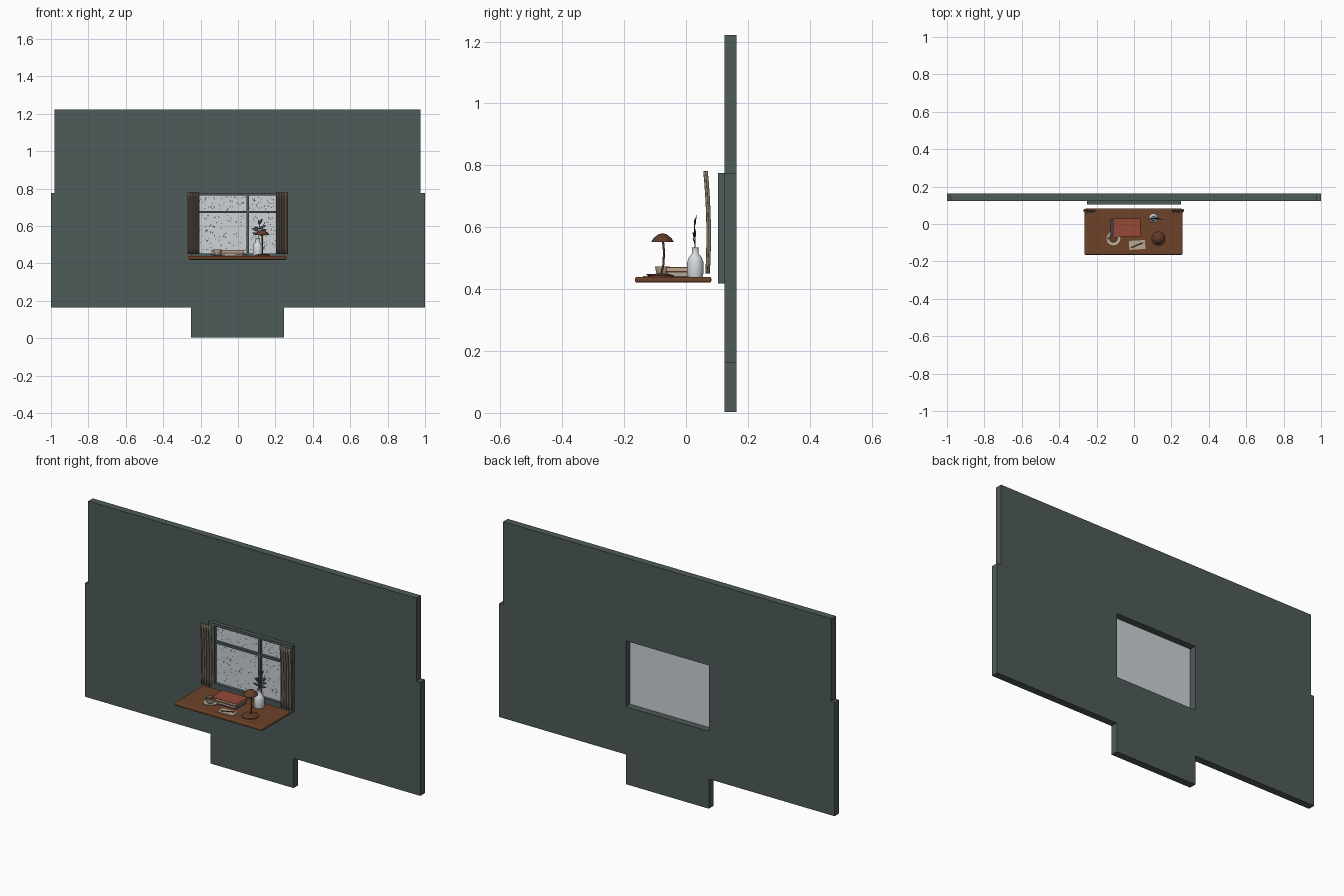
import bpy, bmesh, math, random
from mathutils import Vector

if "Cube" in bpy.data.objects:
    bpy.data.objects.remove(bpy.data.objects["Cube"])

random.seed(4)


def material(name, rgb):
    m = bpy.data.materials.new(name)
    lin = [((c / 255 + 0.055) / 1.055) ** 2.4 for c in rgb]
    m.diffuse_color = (*lin, 1)
    m.use_nodes = True
    m.node_tree.nodes["Principled BSDF"].inputs["Base Color"].default_value = m.diffuse_color
    return m


SLATE = material("slate_paint", (78, 91, 89))
WOOD = material("brown_wood", (108, 66, 42))
GLASS = material("pale_glass", (205, 210, 213))
DROP = material("rain_grey", (150, 157, 162))
CLOTH = material("taupe_cloth", (136, 123, 108))
RED = material("red_cover", (150, 72, 54))
CREAM = material("cream_paper", (182, 168, 146))
WHITE = material("vase_white", (214, 218, 222))
LEAF = material("dark_leaf", (62, 70, 78))
BRONZE = material("bronze", (98, 60, 42))


def finish(name, bm, mat, smooth=False):
    bmesh.ops.recalc_face_normals(bm, faces=bm.faces)
    me = bpy.data.meshes.new(name)
    bm.to_mesh(me)
    bm.free()
    ob = bpy.data.objects.new(name, me)
    bpy.context.collection.objects.link(ob)
    me.materials.append(mat)
    if smooth:
        bpy.ops.object.select_all(action='DESELECT')
        ob.select_set(True)
        bpy.context.view_layer.objects.active = ob
        bpy.ops.object.shade_smooth_by_angle(angle=math.radians(40))
    return ob


def box(name, x, y, z, mat, bevel=0, turn=0):
    """Box from (min, max) ranges, optionally bevelled and turned about z."""
    bm = bmesh.new()
    bmesh.ops.create_cube(bm, size=1)
    for v in bm.verts:
        v.co = [(r[1] - r[0]) * c for r, c in zip((x, y, z), v.co)]
    ob = finish(name, bm, mat)
    ob.location = [sum(r) / 2 for r in (x, y, z)]
    ob.rotation_euler.z = turn
    if bevel:
        b = ob.modifiers.new("Bevel", 'BEVEL')
        b.width, b.segments = bevel, 3
    return ob


def lathe(name, profile, at, mat, n=24):
    """Revolve (radius, height) points about a vertical axis."""
    bm = bmesh.new()
    vs = [bm.verts.new((r, 0, z)) for r, z in profile]
    es = [bm.edges.new(p) for p in zip(vs, vs[1:])]
    bmesh.ops.spin(bm, geom=vs + es, axis=(0, 0, 1), cent=(0, 0, 0),
                   steps=n, angle=math.tau)
    bmesh.ops.remove_doubles(bm, verts=bm.verts, dist=1e-5)
    ob = finish(name, bm, mat, True)
    ob.location = at
    return ob


def tube(name, points, radius, mat):
    cu = bpy.data.curves.new(name, 'CURVE')
    cu.dimensions, cu.bevel_depth, cu.bevel_resolution = '3D', radius, 2
    cu.use_fill_caps = True
    sp = cu.splines.new('POLY')
    sp.points.add(len(points) - 1)
    for p, co in zip(sp.points, points):
        p.co = (*co, 1)
    cu.materials.append(mat)
    ob = bpy.data.objects.new(name, cu)
    bpy.context.collection.objects.link(ob)
    return ob


# Wall panels around the window opening
WY = (0.124, 0.163)
box("wall_top", (-0.98, 0.976), WY, (0.775, 1.222), SLATE)
box("wall_left", (-1, -0.25), WY, (0.163, 0.775), SLATE)
box("wall_right", (0.245, 1), WY, (0.163, 0.775), SLATE)
box("wall_bottom", (-0.25, 0.245), WY, (0.003, 0.42), SLATE)

# Window: frame, bars and pane
FY = (0.103, 0.125)
box("frame_left", (-0.25, -0.212), FY, (0.418, 0.776), SLATE)
box("frame_right", (0.212, 0.25), FY, (0.418, 0.776), SLATE)
box("frame_top", (-0.212, 0.212), FY, (0.762, 0.776), SLATE)
box("frame_bottom", (-0.212, 0.212), FY, (0.418, 0.452), SLATE)
box("window_crossbar", (-0.212, 0.212), (0.107, 0.121), (0.668, 0.68), SLATE)
box("window_mullion", (0.046, 0.06), (0.106, 0.121), (0.452, 0.762), SLATE)
box("window_pane", (-0.249, 0.246), (0.12, 0.1255), (0.42, 0.775), GLASS)

# Rain drops on the pane
bm = bmesh.new()
for i in range(260):
    r = random.uniform(0.0012, 0.003)
    cx, cz = random.uniform(-0.207, 0.207), random.uniform(0.456, 0.758)
    stretch = random.uniform(1, 1.6)
    ring = [bm.verts.new((cx + r * math.cos(a * math.tau / 6), 0.1198,
                          cz + r * stretch * math.sin(a * math.tau / 6))) for a in range(6)]
    tip = bm.verts.new((cx, 0.1185, cz))
    for a in range(6):
        bm.faces.new((ring[a], ring[(a + 1) % 6], tip))
finish("rain_drops", bm, DROP)

# Pleated curtains, slightly bowed
for side, x0 in (("left", -0.27), ("right", 0.204)):
    bm = bmesh.new()
    rows = []
    for j in range(11):
        t = j / 10
        mid = 0.063 + 0.0325 * t - 0.026 * t * t
        rows.append([bm.verts.new((x0 + 0.063 * i / 40,
                                   mid + 0.0065 * math.sin(i / 40 * math.tau * 4.5),
                                   0.781 - 0.331 * t)) for i in range(41)])
    for a, b in zip(rows, rows[1:]):
        for i in range(40):
            bm.faces.new((a[i], a[i + 1], b[i + 1], b[i]))
    ob = finish("curtain_" + side, bm, CLOTH, True)
    s = ob.modifiers.new("Thickness", 'SOLIDIFY')
    s.thickness, s.offset = 0.002, 0

# Desk top
box("desk_top", (-0.265, 0.26), (-0.165, 0.082), (0.421, 0.44), WOOD, 0.007)
D = 0.44

# Stacked books: covers around pages
def book(name, x, y, z, cover, turn=0):
    box(name + "_bottom_cover", x, y, (z, z + 0.003), cover, 0, turn)
    box(name + "_top_cover", x, y, (z + 0.013, z + 0.016), cover, 0, turn)
    box(name + "_pages", (x[0] + 0.003, x[1] - 0.003), (y[0] + 0.003, y[1] - 0.003),
        (z + 0.003, z + 0.013), CREAM, 0, turn)
    box(name + "_spine", (x[0], x[0] + 0.003) if not turn else (x[0] + 0.002, x[0] + 0.005),
        y, (z, z + 0.016), cover, 0, turn)

book("lower_book", (-0.125, 0.03), (-0.062, 0.028), D, LEAF)
book("upper_book", (-0.112, 0.036), (-0.066, 0.03), D + 0.016, RED)

# Cup on a saucer
CUP = (-0.11, -0.077, D)
lathe("saucer", [(0, 0.002), (0.016, 0), (0.037, 0.006), (0.037, 0.008),
                 (0.016, 0.003), (0, 0.003)], CUP, CREAM)
lathe("cup", [(0, 0.004), (0.014, 0.004), (0.02, 0.015), (0.023, 0.033),
              (0.021, 0.033), (0.018, 0.016), (0, 0.008)], CUP, CREAM)
lathe("tea", [(0, 0.026), (0.0205, 0.026)], CUP, BRONZE)
tube("cup_handle", [(-0.131 - 0.01 * math.sin(k * math.pi / 8), -0.077,
                     D + 0.02 + 0.009 * math.cos(k * math.pi / 8)) for k in range(9)],
     0.002, CREAM)

# Note card and pen
box("note_card", (-0.026, 0.06), (-0.136, -0.088), (D, D + 0.003), CREAM, 0, 0.06)
tube("pen", [(-0.014, -0.126, D + 0.006), (0.048, -0.1, D + 0.006)], 0.0025, LEAF)

# Desk lamp: base, bent stem, tapered shade
LX, LY = 0.13, -0.076
lathe("lamp_base", [(0, 0), (0.042, 0), (0.042, 0.004), (0.03, 0.008), (0.008, 0.011),
                    (0, 0.011)], (LX, LY - 0.005, D), BRONZE)
tube("lamp_stem", [(LX, LY - 0.004, D + 0.008), (LX + 0.002, LY + 0.003, D + 0.04),
                   (LX, LY + 0.005, D + 0.08), (LX, LY, D + 0.135)], 0.0035, BRONZE)
lathe("lamp_shade", [(0.036, 0.113), (0.029, 0.125), (0.012, 0.138), (0, 0.14),
                     (0, 0.138), (0.011, 0.136), (0.028, 0.123), (0.035, 0.112),
                     (0.036, 0.113)], (LX, LY, D), BRONZE)

# Vase
VX, VY = 0.105, 0.03
lathe("vase", [(0, 0), (0.024, 0), (0.026, 0.01), (0.026, 0.048), (0.021, 0.062),
               (0.011, 0.074), (0.01, 0.09), (0.012, 0.095), (0.009, 0.095),
               (0.008, 0.075), (0, 0.07)], (VX, VY, D), WHITE)

# Sprig with pointed leaves: (stem height, side reach, rise)
tube("sprig_stem", [(VX, VY, D + 0.075), (VX + 0.006, VY - 0.002, D + 0.13),
                    (VX + 0.014, VY - 0.003, D + 0.185)], 0.0016, LEAF)
tube("sprig_twig", [(VX + 0.004, VY, D + 0.11), (VX + 0.03, VY - 0.003, D + 0.15),
                    (VX + 0.036, VY - 0.003, D + 0.18)], 0.0012, LEAF)
bm = bmesh.new()
for h, dx, dz in ((0.115, -0.035, 0.008), (0.115, 0.04, -0.002), (0.13, -0.038, 0.018),
                  (0.13, 0.046, 0.012), (0.145, -0.028, 0.006), (0.145, 0.038, 0.02),
                  (0.165, -0.008, 0.028), (0.17, 0.01, 0.03)):
    root = Vector((VX + 0.006 + (h - 0.13) * 0.14, VY - 0.002, D + h))
    d = Vector((dx, random.uniform(-0.006, 0.006), dz))
    wide = Vector((-dz, 0.006, dx)).normalized() * 0.007
    pts = [root, root + d * 0.3 + wide, root + d * 0.65 + wide * 0.8, root + d,
           root + d * 0.65 - wide * 0.8, root + d * 0.3 - wide]
    bm.faces.new([bm.verts.new(p) for p in pts])
leaves = finish("sprig_leaves", bm, LEAF)
leaves.modifiers.new("Thickness", 'SOLIDIFY').thickness = 0.0012
